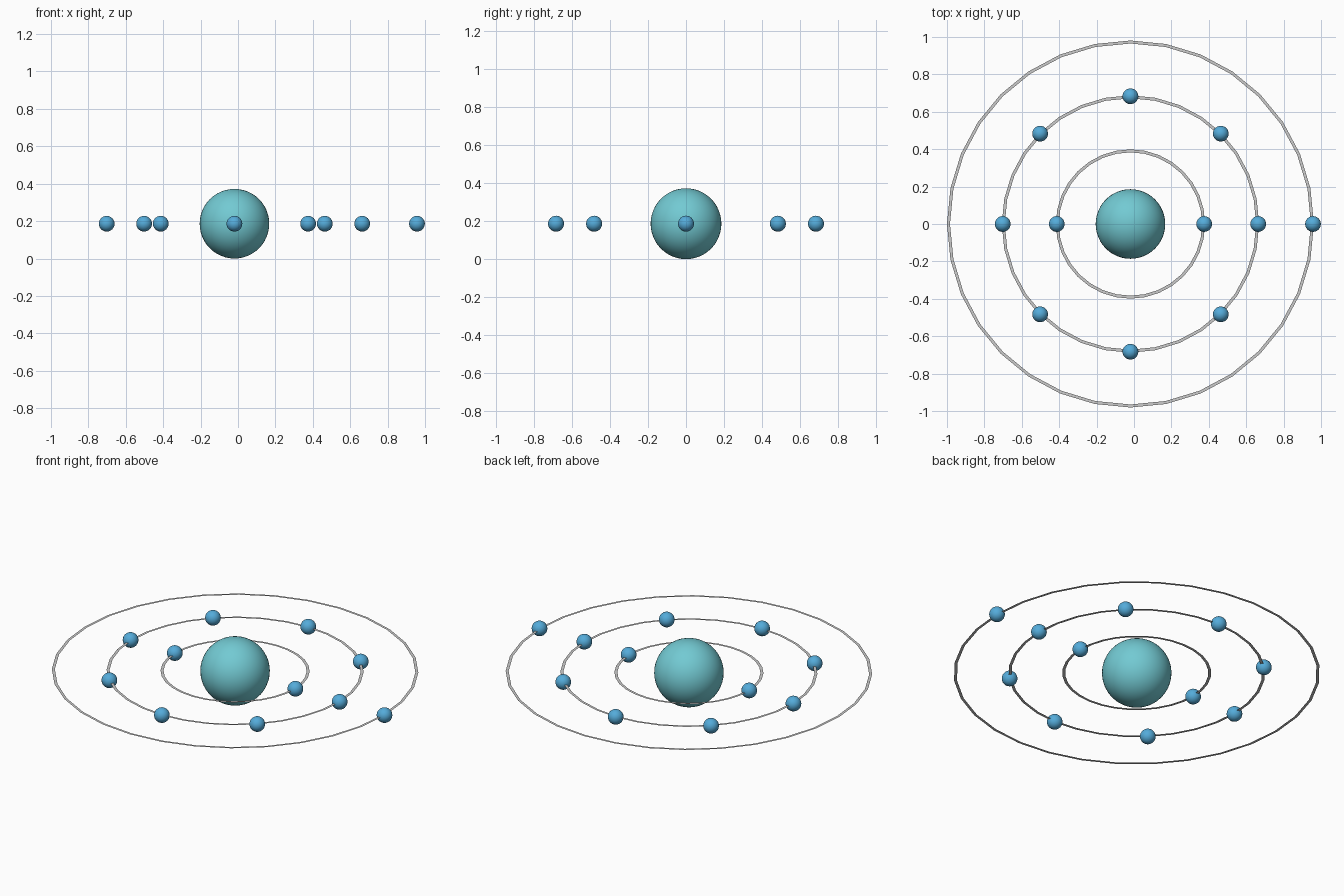
import bpy
import bmesh
from math import cos, sin, pi

if "Cube" in bpy.data.objects:
    bpy.data.objects.remove(bpy.data.objects["Cube"], do_unlink=True)

CX, CZ = -0.019, 0.186


def material(name, rgb):
    m = bpy.data.materials.new(name)
    m.use_nodes = True
    m.diffuse_color = (*rgb, 1)
    m.node_tree.nodes["Principled BSDF"].inputs["Base Color"].default_value = (*rgb, 1)
    return m


teal = material("teal", (0.17, 0.59, 0.65))
blue = material("sky blue", (0.09, 0.41, 0.70))
grey = material("light grey", (0.6, 0.6, 0.6))


def ball(name, radius, x, y, mat, segments, rings):
    bpy.ops.mesh.primitive_uv_sphere_add(segments=segments, ring_count=rings,
                                         radius=radius, location=(x, y, CZ))
    obj = bpy.context.object
    obj.name = name
    obj.data.materials.append(mat)
    bpy.ops.object.shade_smooth()


def flat_ring(name, outer, width, mat, sides=32):
    bm = bmesh.new()
    loops = [[bm.verts.new((r * cos(2 * pi * i / sides), r * sin(2 * pi * i / sides), 0))
              for i in range(sides)] for r in (outer - width, outer)]
    inn, out = loops
    for i in range(sides):
        j = (i + 1) % sides
        bm.faces.new((inn[i], out[i], out[j], inn[j]))
    mesh = bpy.data.meshes.new(name)
    bm.to_mesh(mesh)
    bm.free()
    mesh.materials.append(mat)
    obj = bpy.data.objects.new(name, mesh)
    obj.location = (CX, 0, CZ)
    bpy.context.collection.objects.link(obj)


# Central sphere
ball("nucleus", 0.186, CX, 0, teal, 48, 24)

# Flat orbit rings, each with evenly spaced small spheres
for name, radius, count in (("inner", 0.394, 2), ("middle", 0.683, 8), ("outer", 0.976, 1)):
    flat_ring(name + "_orbit", radius + 0.005, 0.016, grey)
    for i in range(count):
        a = 2 * pi * i / count
        ball(f"{name}_electron_{i + 1}", 0.042, CX + radius * cos(a), radius * sin(a), blue, 32, 16)
